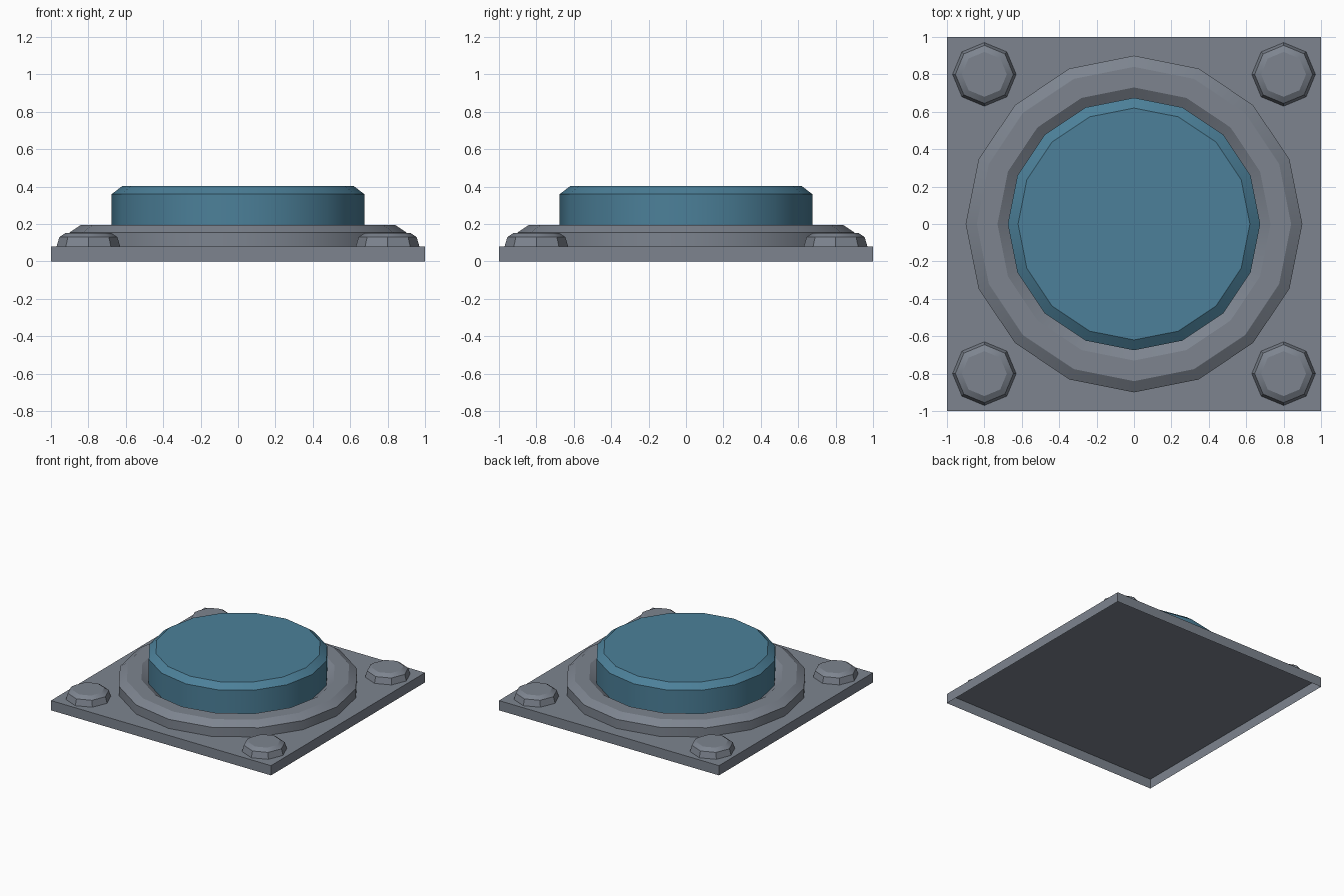
import bpy, math

if "Cube" in bpy.data.objects:
    bpy.data.objects.remove(bpy.data.objects["Cube"])


def material(name, rgb):
    m = bpy.data.materials.new(name)
    m.diffuse_color = (*rgb, 1)
    m.use_nodes = True
    m.node_tree.nodes["Principled BSDF"].inputs["Base Color"].default_value = m.diffuse_color
    return m


GREY = material("steel_grey", (0.205, 0.231, 0.275))
BLUE = material("button_blue", (0.072, 0.216, 0.319))


def make(name, verts, faces, mat, smooth=True):
    me = bpy.data.meshes.new(name)
    me.from_pydata(verts, [], faces)
    me.materials.append(mat)
    ob = bpy.data.objects.new(name, me)
    bpy.context.collection.objects.link(ob)
    if smooth:
        bpy.ops.object.select_all(action='DESELECT')
        ob.select_set(True)
        bpy.context.view_layer.objects.active = ob
        bpy.ops.object.shade_smooth_by_angle(angle=math.radians(30))
    return ob


def lathe(name, profile, n, mat, centre=(0, 0), cap=True):
    """Spin (radius, z) points, listed from outside bottom to the top."""
    verts = [(centre[0] + r * math.cos(2 * math.pi * i / n),
              centre[1] + r * math.sin(2 * math.pi * i / n), z)
             for r, z in profile for i in range(n)]
    faces = [(k * n + i, k * n + (i + 1) % n, (k + 1) * n + (i + 1) % n, (k + 1) * n + i)
             for k in range(len(profile) - 1) for i in range(n)]
    if cap:
        faces.append(tuple((len(profile) - 1) * n + i for i in range(n)))
    return make(name, verts, faces, mat)


# Base plate: shallow box, open underneath
corners = [(-1, -1), (1, -1), (1, 1), (-1, 1)]
make("base_plate",
     [(x, y, z) for z in (0, 0.08) for x, y in corners],
     [(i, (i + 1) % 4, (i + 1) % 4 + 4, i + 4) for i in range(4)] + [(4, 5, 6, 7)],
     GREY, smooth=False)

# Raised collar around the button
lathe("collar", [(0.9, 0.08), (0.9, 0.155), (0.84, 0.195), (0.73, 0.195),
                 (0.67, 0.155), (0.67, 0.08)], 16, GREY, cap=False)

# Push button with chamfered rim
lathe("button", [(0.675, 0.08), (0.675, 0.36), (0.62, 0.402)], 16, BLUE)

# Corner bolts
for x in (-0.8, 0.8):
    for y in (-0.8, 0.8):
        lathe("corner_bolt", [(0.17, 0.08), (0.155, 0.13), (0.12, 0.153)], 8, GREY, (x, y))
